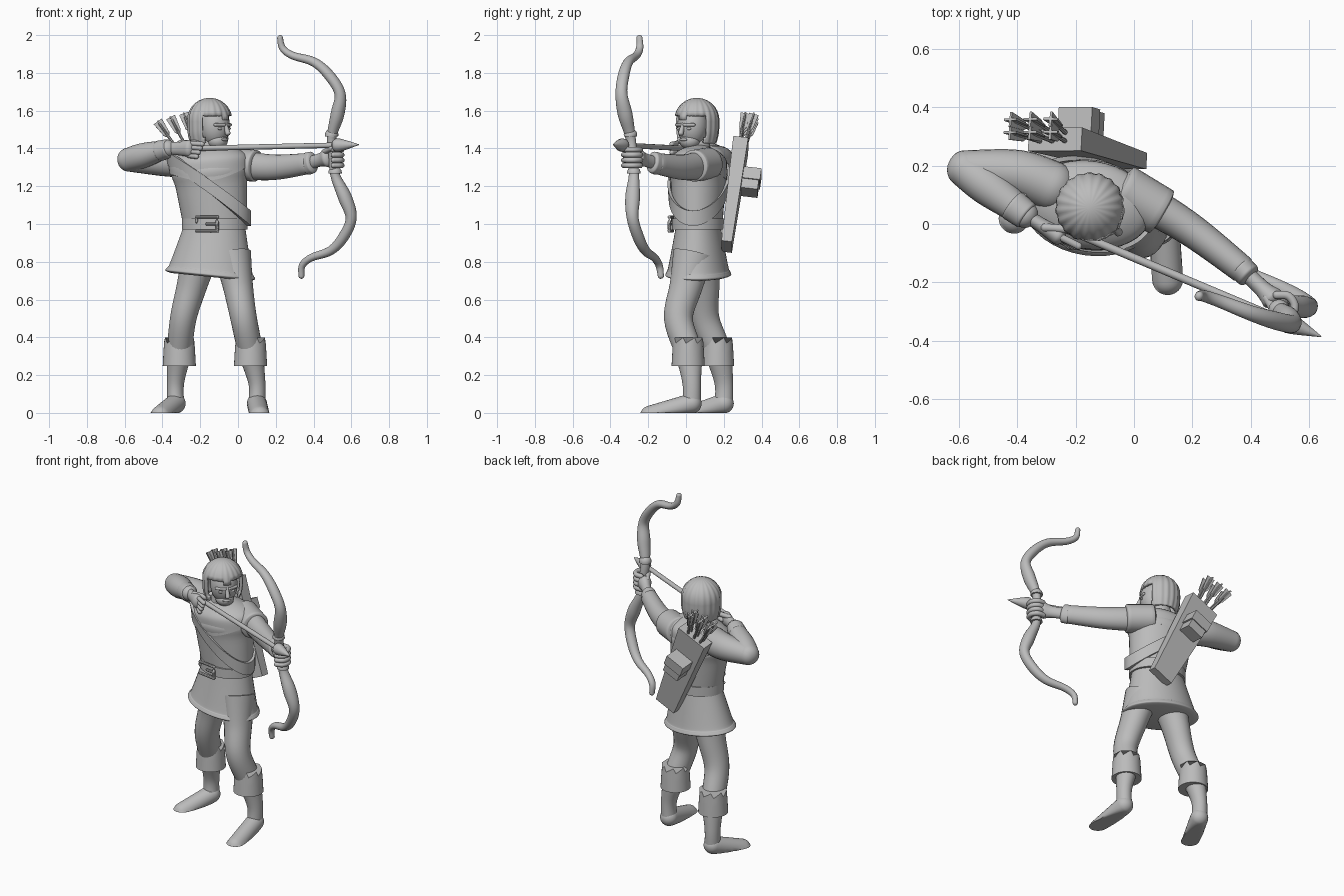
import bpy, bmesh, math
from mathutils import Vector

if "Cube" in bpy.data.objects:
    bpy.data.objects.remove(bpy.data.objects["Cube"])

stone = bpy.data.materials.new("stone_grey")
stone.use_nodes = True
stone.diffuse_color = (.5, .5, .5, 1)
stone.node_tree.nodes["Principled BSDF"].inputs["Base Color"].default_value = stone.diffuse_color

UP = Vector((0, 0, 1))
HIPS = Vector((1, -.15, 0))  # sideways direction of the slightly turned body
parts = []


def finish(name, bm):
    bmesh.ops.recalc_face_normals(bm, faces=bm.faces)
    mesh = bpy.data.meshes.new(name)
    bm.to_mesh(mesh)
    bm.free()
    mesh.materials.append(stone)
    part = bpy.data.objects.new(name, mesh)
    bpy.context.collection.objects.link(part)
    parts.append(part)
    return part


def sample(values, t):
    """Smooth value of a list at position t, counted in list steps."""
    i = min(int(t), len(values) - 2)
    a, b, c, d = [values[max(0, min(len(values) - 1, i + k))] for k in (-1, 0, 1, 2)]
    t -= i
    return b + (c - a) * (t / 2) + (a * 2 - b * 5 + c * 4 - d) * (t * t / 2) + (b * 3 - a - c * 3 + d) * (t ** 3 / 2)


def tube(name, points, radii, side=UP, flat=1, sides=24, cap=0, grooves=0, edit=None):
    """Loft rings along a smooth path; radii spread evenly, cap rounds the ends."""
    points = [Vector(p) for p in points]
    count = (len(points) - 1) * (1 if sides == 4 else 6)
    spots = []
    for i in range(count + 1):
        f = i / count
        spots.append((sample(points, f * (len(points) - 1)), sample(radii, f * (len(radii) - 1))))
    rings = []
    for i, (centre, radius) in enumerate(spots):
        ahead = (spots[min(i + 1, count)][0] - spots[max(i - 1, 0)][0]).normalized()
        rings.append((centre, radius, ahead))
    if cap:
        arc = [math.radians(a) for a in range(12, 90, 12)]
        first, last = [[(c + t * (sign * cap * r * math.sin(a)), r * math.cos(a), t) for a in arc]
                       for sign, (c, r, t) in ((-1, rings[0]), (1, rings[-1]))]
        rings = first[::-1] + rings + last
    bm = bmesh.new()
    loops = []
    for centre, radius, ahead in rings:
        across = (side - ahead * side.dot(ahead)).normalized()
        other = ahead.cross(across) * flat
        loop = []
        for k in range(sides):
            angle = math.tau * (k + (.5 if sides == 4 else 0)) / sides
            size = radius * (math.sqrt(2) if sides == 4 else 1 + .02 * math.sin(grooves * angle))
            loop.append(bm.verts.new(centre + (across * math.cos(angle) + other * math.sin(angle)) * size))
        loops.append(loop)
    for low, high in zip(loops, loops[1:]):
        for k in range(sides):
            bm.faces.new((low[k - 1], low[k], high[k], high[k - 1]))
    bm.faces.new(loops[0])
    bm.faces.new(loops[-1])
    if edit:
        edit(bm)
    return finish(name, bm)


def capsule(name, start, end, radius, **options):
    return tube(name, (start, end), (radius, radius), cap=1, **options)


def ball(name, centre, size, heading):
    bm = bmesh.new()
    bmesh.ops.create_uvsphere(bm, u_segments=24, v_segments=16, radius=1)
    bmesh.ops.scale(bm, vec=size, verts=bm.verts)
    part = finish(name, bm)
    part.location = centre
    part.rotation_euler.z = heading


def spine(z):
    return Vector((-.12 - .1 * abs(z - 1), .065, z))


def chest(z):
    return .17 + .1 * (z - 1)


def stack(name, levels, flat, **options):
    return tube(name, [spine(z) for z, width in levels], [width for z, width in levels],
                side=HIPS, flat=flat, sides=40, **options)


# Torso, tunic skirt and belt
stack("torso", [(z, chest(z)) for z in (1, 1.2, 1.3)] + [(1.4, .09)], .75)
stack("tunic_skirt", [(.72, .21), (.73, .24), (.75, .23), (.77, .22), (.9, .185), (1, .16)], .72)
stack("belt", [(.97, .175), (1.03, .175)], .8)

# Belt buckle
buckle = Vector((-.165, -.08, 1))
corners = [buckle + HIPS * (.055 * x) + UP * (.037 * z) for x, z in ((-1, -1), (-1, 1), (1, 1), (1, -1))]
for start, end in zip(corners, corners[1:] + corners[:1]):
    capsule("buckle_frame", start, end, .009, sides=8)
capsule("buckle_pin", buckle, buckle + HIPS * .055, .008, sides=8)


# Shoulder mantle, its hem dipping at the chest and back
def dip_hem(bm):
    for v in bm.verts:
        if v.co.z < 1.3:
            v.co.z -= .05 * max(0, math.cos(8 * min(.2, abs(v.co.x - spine(1.3).x))))


stack("mantle", [(1.28, .215), (1.34, .21), (1.38, .16), (1.41, .08)], .7, edit=dip_hem)

# Baldric wrapped diagonally around the chest
bm = bmesh.new()
strap = []
for k in range(48):
    angle = math.tau * k / 48
    height = 1.19 - .16 * math.cos(angle)
    row = []
    for rise, lift in ((-.04, 0), (-.04, .02), (.04, .02), (.04, 0)):
        z = height + rise
        around = HIPS * math.cos(angle) + Vector((0, .76, 0)) * math.sin(angle)
        row.append(bm.verts.new(spine(z) + around * (chest(z) + lift)))
    strap.append(row)
for k, row in enumerate(strap):
    for j in range(4):
        bm.faces.new((strap[k - 1][j - 1], strap[k - 1][j], row[j], row[j - 1]))
finish("baldric", bm)


# Legs, fur cuffs and shoes
def zigzag(bm):
    top = max(v.co.z for v in bm.verts)
    for i, v in enumerate(bm.verts):
        if v.co.z > top - .03:
            v.co.z += .01 * (i % 4 - 2)


def flatten_sole(bm):
    for v in bm.verts:
        v.co.z = max(v.co.z, 0)


def leg(label, hip, knee, ankle, toe):
    hip, knee, ankle, toe = [Vector(p) for p in (hip, knee, ankle, toe)]
    heel = Vector((ankle.x, ankle.y, .05))
    calf = ankle.lerp(knee, .48) + Vector((0, .015, 0))
    tube(label + "_leg", (hip, hip.lerp(knee, .5), knee, calf, ankle, heel),
         (.1, .08, .07, .065, .045, .045), side=HIPS, flat=1.1)
    tube(label + "_fur_cuff", (calf - UP * .075, calf + UP * .065), (.088, .08), side=HIPS, sides=32, edit=zigzag)
    capsule(label + "_shoe", heel, toe, .053, edit=flatten_sole)


leg("left", (-.03, .04, .84), (.03, -.04, .5), (.1, .03, .16), (.115, -.19, -.015))
leg("right", (-.2, .08, .84), (-.29, .1, .5), (-.33, .2, .16), (-.41, .02, -.015))

# Bow arm
grip = Vector((.505, -.285, 1.36))
shoulder, elbow, cuff = [Vector(p) for p in ((-.04, .12, 1.32), (.18, -.01, 1.3), (.37, -.155, 1.32))]
tube("left_sleeve", (shoulder, elbow, cuff), (.08, .068, .056), flat=.85, cap=.3)
tube("left_shoulder_cap", (shoulder, shoulder.lerp(elbow, .6)), (.086, .084), cap=.15)
tube("left_sleeve_cuff", (cuff, cuff.lerp(grip, .15)), (.06, .058), flat=.75, cap=.3)
tube("left_wrist", (cuff, cuff.lerp(grip, .5), cuff.lerp(grip, .75)), (.035, .036, .05), flat=.8, cap=.6)

# Fingers curled around the grip
for k in range(4):
    curl = [grip + UP * (.028 * k - .05) + Vector((math.cos(a), math.sin(a), 0)) * .045
            for a in map(math.radians, range(-90, 160, 50))]
    tube("left_finger", curl, (.014, .015), sides=10, cap=1)
thumb = grip + Vector((-.05, .03, .02))
capsule("left_thumb", thumb, thumb + Vector((.04, -.07, .02)), .015, sides=10)

# Drawing arm
shoulder, elbow, wrist, knuckles = [Vector(p) for p in (
    (-.28, .13, 1.33), (-.58, .19, 1.34), (-.37, .03, 1.4), (-.26, -.04, 1.4))]
tube("right_upper_arm", (shoulder, shoulder.lerp(elbow, .4) + Vector((0, .02, 0)), elbow), (.085, .08, .062), cap=.9)
tube("right_forearm", (elbow, elbow.lerp(wrist, .4), wrist), (.063, .066, .045), cap=.9)
tube("right_sleeve_cuff", (wrist.lerp(elbow, .2), wrist), (.055, .05), cap=.3)
tube("right_hand", (wrist, wrist.lerp(knuckles, .5), knuckles), (.034, .036, .045), flat=.7, cap=.6)
for k in range(4):
    root = knuckles + UP * (.028 - .022 * k)
    capsule("right_finger", root, root + Vector((.07 - .01 * k, -.035, -.005)), .013, sides=10)
capsule("right_thumb", wrist.lerp(knuckles, .6) + UP * .03, knuckles + Vector((.06, .02, .03)), .015, sides=10)

# Nocked arrow
nock, tip = Vector((-.25, -.01, 1.4)), Vector((.64, -.385, 1.42))
aim = (tip - nock).normalized()
capsule("arrow_shaft", nock, tip - aim * .1, .014, sides=12)
tube("arrow_head", (tip - aim * .15, tip - aim * .12, tip), (.016, .036, .002), sides=12)

# Recurve bow: one limb shape used upward and downward, leaning a little
bend = [(0, 0), (.1, 0), (.22, .045), (.33, .07), (.43, .015), (.5, -.065), (.535, -.18), (.575, -.235), (.63, -.245)]
for label, way in (("upper", 1), ("lower", -1)):
    path = [grip + Vector((-.09, -.09, 1)) * (way * rise) + aim * push for rise, push in bend]
    tube(label + "_bow_limb", path, (.025, .025, .036, .029, .028, .024, .02, .018, .015), side=aim, flat=1.1, cap=1)
    capsule(label + "_grip_ring", path[1] - UP * .01, path[1] + UP * .01, .036)

# Quiver with a pouch on its back
bottom, top = Vector((-.02, .215, .88)), Vector((-.27, .29, 1.42))
across = Vector((.9, 0, .4))
behind = Vector((0, .08, 0))
tube("quiver", (bottom, top), (.07, .1), side=across, flat=.4, sides=4)
tube("quiver_pouch", (bottom.lerp(top, .53) + behind, bottom.lerp(top, .7) + behind), (.055, .055),
     side=across, flat=.8, sides=4)
tube("pouch_flap", (bottom.lerp(top, .62) + behind, bottom.lerp(top, .73) + behind), (.063, .063),
     side=across, flat=.8, sides=4)

# Spare arrows fanned out of the quiver
for row in range(2):
    for column in (-1, 0, 1):
        base = top + across * (.045 * column) + Vector((0, .028 * row - .01, -.02))
        rise = Vector((.035 * column - .1, .04 + .02 * row, .19)).normalized()
        end = base + rise * (.17 - .01 * column)
        capsule("spare_arrow", base, end, .008, sides=8)
        for blade in (across, across.cross(rise)):
            tube("fletching", (end - rise * .08, end - rise * .06, end + rise * .02), (.006, .018, .026),
                 side=blade, flat=.16, sides=4)

# Head, looking along the arrow
look = Vector((.75, -.66, 0)).normalized()
lateral = UP.cross(look)
heading = math.atan2(look.y, look.x)
middle = Vector((-.15, .057, 0))


def on_head(forward, sideways, z):
    return middle + look * forward + lateral * sideways + UP * z


tube("neck", (spine(1.36), on_head(0, 0, 1.46)), (.075, .058), side=HIPS)
ball("face", on_head(.035, 0, 1.52), (.082, .08, .11), heading)
ball("jaw", on_head(.055, 0, 1.44), (.055, .055, .045), heading)
tube("nose", (on_head(.11, 0, 1.53), on_head(.128, 0, 1.48)), (.009, .015), sides=12, cap=.8)
ball("lips", on_head(.107, 0, 1.447), (.008, .026, .008), heading)
for way in (-1, 1):
    capsule("brow", on_head(.113, .012 * way, 1.525), on_head(.093, .06 * way, 1.525), .009, sides=10)
    ball("eye", on_head(.104, .034 * way, 1.505), (.008, .016, .008), heading)


# Bobbed hair, open at the face
def open_face(bm):
    gone = []
    for face in bm.faces:
        spot = face.calc_center_median()
        offset = spot - middle
        fringe = 1.555 + .3 * abs(offset.dot(lateral))
        if spot.z < 1.425 or (offset.dot(look) > .045 and spot.z < fringe):
            gone.append(face)
    bmesh.ops.delete(bm, geom=gone, context="FACES")


hair = tube("hair", [on_head(0, 0, z) for z in (1.42, 1.48, 1.55)], (.1, .115, .118), side=lateral,
            sides=96, cap=1, grooves=19, edit=open_face)
shell = hair.modifiers.new("thickness", "SOLIDIFY")
shell.thickness = .016
shell.offset = -1

# Smooth shading with sharp creases kept
bpy.ops.object.select_all(action="DESELECT")
for part in parts:
    part.select_set(True)
bpy.context.view_layer.objects.active = parts[0]
bpy.ops.object.shade_smooth_by_angle(angle=math.radians(40))
